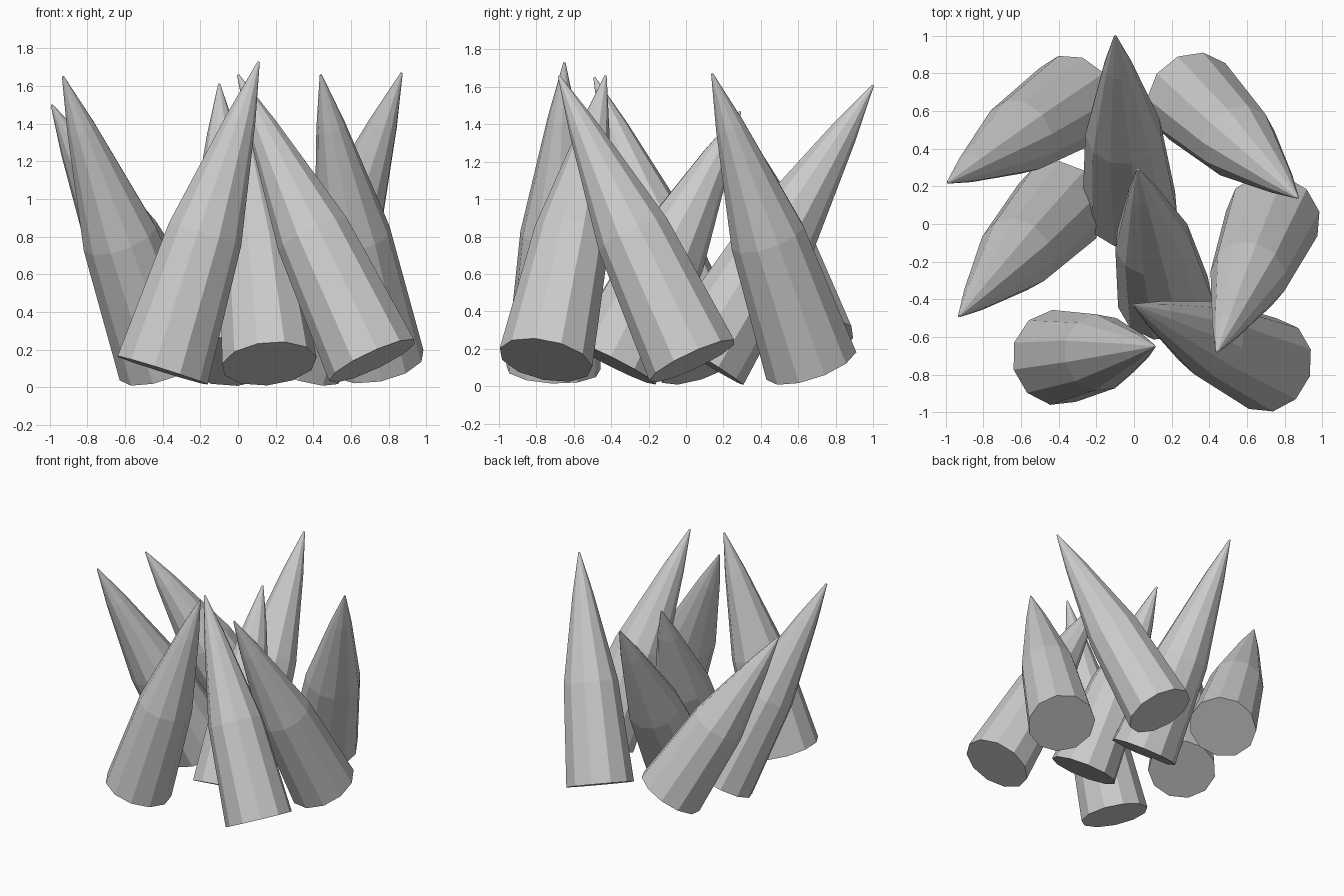
import bpy
import bmesh
from math import cos, sin, tau
from mathutils import Vector

cube = bpy.data.objects.get("Cube")
if cube:
    bpy.data.objects.remove(cube, do_unlink=True)

SIDES = 11
# Fraction along the axis and radius of each ring
PROFILE = [(0, 0.255), (0.44, 0.205), (0.82, 0.079), (1, 0.006)]

grey = bpy.data.materials.new("pale_grey")
grey.use_nodes = True
colour = (0.6, 0.6, 0.6, 1)
grey.diffuse_color = colour
grey.node_tree.nodes["Principled BSDF"].inputs["Base Color"].default_value = colour


def spike(name, base, tip):
    """Faceted, tapering spike from base centre to tip."""
    base, tip = Vector(base), Vector(tip)
    axis = tip - base
    bm = bmesh.new()
    rings = []
    for t, r in PROFILE:
        z = t * axis.length
        rings.append([bm.verts.new((r * cos(tau * i / SIDES), r * sin(tau * i / SIDES), z))
                      for i in range(SIDES)])
    for low, high in zip(rings, rings[1:]):
        for i in range(SIDES):
            j = (i + 1) % SIDES
            bm.faces.new((low[i], low[j], high[j], high[i]))
    bm.faces.new(rings[0][::-1])
    bm.faces.new(rings[-1])
    mesh = bpy.data.meshes.new(name)
    bm.to_mesh(mesh)
    bm.free()
    mesh.materials.append(grey)
    obj = bpy.data.objects.new(name, mesh)
    obj.location = base
    obj.rotation_euler = axis.to_track_quat('Z', 'Y').to_euler()
    bpy.context.collection.objects.link(obj)


# Outer ring of leaning spikes
spike("back_right_spike", (-0.32, 0.655, 0.22), (-0.99, 0.22, 1.5))
spike("middle_right_spike", (-0.39, 0.095, 0.125), (-0.93, -0.49, 1.65))
spike("front_right_spike", (-0.405, -0.71, 0.09), (0.11, -0.65, 1.73))
spike("front_left_spike", (0.715, -0.75, 0.14), (0, -0.43, 1.66))
spike("middle_left_spike", (0.74, 0.035, 0.135), (0.44, -0.68, 1.66))
spike("back_left_spike", (0.31, 0.67, 0.12), (0.87, 0.14, 1.67))

# Inner spikes leaning backwards
spike("back_centre_spike", (-0.02, 0.09, 0.14), (-0.1, 1, 1.61))
spike("front_centre_spike", (0.165, -0.39, 0.125), (0.02, 0.29, 1.47))
